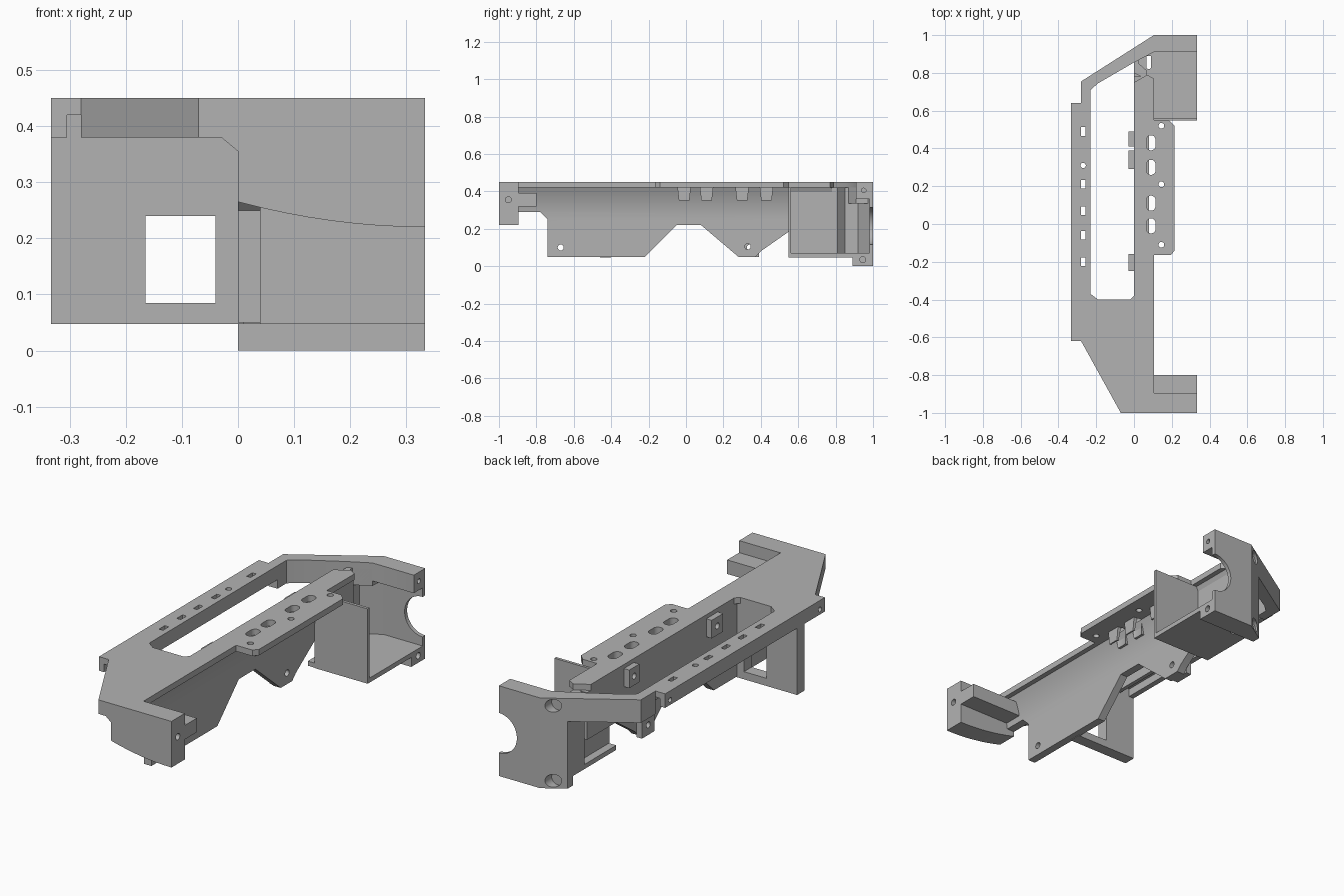
import bpy, bmesh, math
from mathutils import Vector

cube = bpy.data.objects.get("Cube")
if cube:
    bpy.data.objects.remove(cube, do_unlink=True)

grey = bpy.data.materials.new("plain grey")
grey.use_nodes = True
SHADE = (0.45, 0.45, 0.45, 1)
grey.diffuse_color = SHADE
grey.node_tree.nodes["Principled BSDF"].inputs["Base Color"].default_value = SHADE


def finish(name, bm):
    bmesh.ops.recalc_face_normals(bm, faces=bm.faces)
    mesh = bpy.data.meshes.new(name)
    bm.to_mesh(mesh)
    bm.free()
    mesh.materials.append(grey)
    ob = bpy.data.objects.new(name, mesh)
    bpy.context.collection.objects.link(ob)
    return ob


def prism(name, pts, axis, lo, hi):
    """Extrude a 2D outline along an axis; the outline uses the other two axes in order."""
    bm = bmesh.new()

    def place(p):
        c = list(p)
        c.insert("xyz".index(axis), lo)
        return c
    face = bm.faces.new([bm.verts.new(place(p)) for p in pts])
    step = Vector((0, 0, 0))
    step["xyz".index(axis)] = hi - lo
    ext = bmesh.ops.extrude_face_region(bm, geom=[face])
    bmesh.ops.translate(bm, vec=step, verts=[v for v in ext["geom"] if isinstance(v, bmesh.types.BMVert)])
    return finish(name, bm)


def box(name, x, y, z):
    return prism(name, [(x[0], y[0]), (x[1], y[0]), (x[1], y[1]), (x[0], y[1])], "z", *z)


def oval(cx, cy, r, half=0.0, n=24):
    """Circle outline, stretched along its second axis into a slot."""
    pts = []
    for i in range(n):
        a = 2 * math.pi * (i + 0.5) / n
        s = math.sin(a)
        pts.append((cx + r * math.cos(a), cy + r * s + math.copysign(half, s)))
    return pts


def combine(ob, tools, mode="DIFFERENCE"):
    """Run the boolean, keep the result, drop the tools."""
    for t in tools:
        m = ob.modifiers.new("cut", "BOOLEAN")
        m.operation, m.solver, m.object = mode, "EXACT", t
    bpy.context.view_layer.update()
    deps = bpy.context.evaluated_depsgraph_get()
    mesh = bpy.data.meshes.new_from_object(ob.evaluated_get(deps))
    ob.modifiers.clear()
    ob.data = mesh
    for t in tools:
        bpy.data.objects.remove(t, do_unlink=True)
    return ob


# Top deck: a C-shaped plate with a long opening and a side tab
deck = prism("top_deck", [
    (-.07, -1), (.333, -1), (.333, -.9), (.105, -.9), (.105, -.165), (.195, -.165), (.215, -.14),
    (.215, .52), (.185, .55), (.105, .55), (.105, .77), (.07, .79), (0, .75), (0, -.38), (-.02, -.4),
    (-.19, -.4), (-.23, -.37), (-.23, .71), (-.19, .745), (0, .855), (.105, .91), (.333, .91),
    (.333, 1), (.105, 1), (-.28, .755), (-.28, .64), (-.333, .64), (-.333, -.62), (-.28, -.62)],
    "z", .42, .45)
WELLS = (-.01, .11, .3, .43)
cuts = [prism("cutter", oval(.09, y, .024, .016), "z", .3, .5) for y in WELLS]
cuts += [prism("cutter", oval(.145, y, .015), "z", .4, .5) for y in (-.11, .21, .52)]
cuts += [box("cutter", (-.28, -.258), (y - .023, y + .023), (.4, .5)) for y in (-.2, -.06, .07, .21, .49)]
cuts.append(prism("cutter", oval(-.269, .31, .014), "z", .4, .5))
combine(deck, cuts)

# Side rail lips with a channel between them
outer = box("rail_outer_lip", (-.333, -.305), (-.62, .64), (.38, .42))
combine(outer, [prism("cutter", oval(y, .405, .012), "x", -.4, -.29) for y in (-.58, .6)])
box("rail_inner_lip", (-.25, -.23), (-.5, .71), (.38, .42))

# Front skirt and the front end block with an arched underside
prism("front_skirt", [(-.07, -1), (-.28, -.62), (-.25, -.61), (-.05, -.97)], "z", .38, .42)
arc = [(.333 * t / 8, .22 + .045 * (1 - t / 8) ** 2) for t in range(8, -1, -1)]
block = prism("front_block", [(-.07, .38), (-.07, .45), (.333, .45)] + arc + [(0, .355), (-.03, .38)],
              "y", -1, -.895)
combine(block, [prism("cutter", oval(-.95, .355, .016), "x", .2, .4)])
box("front_block_step", (.04, .333), (-.9, -.8), (.32, .39))

# Main web: flared section trimmed to a side outline
flare = [(.04 + .04 * (t / 8) ** 2, .25 + .17 * t / 8) for t in range(9)]
web = prism("main_web", [(0, .42), (0, .04), (.04, .04)] + flare, "y", -.92, .8)
trim = prism("trim", [
    (-.9, .43), (-.9, .29), (-.78, .29), (-.74, .25), (-.74, .05), (-.22, .05), (-.05, .22),
    (.08, .22), (.28, .05), (.37, .05), (.4, .08), (.55, .185), (.78, .185), (.78, .43)], "x", -.1, .2)
combine(web, [trim], "INTERSECT")
combine(web, [prism("cutter", oval(y, z, .016), "x", -.1, .2) for y, z in ((-.67, .1), (.33, .105))])

# Tapered sleeves under the slots of the deck
for i, y in enumerate(WELLS):
    sleeve = prism("slot_sleeve_%d" % (i + 1),
                   [(y - .036, .42), (y - .028, .35), (y + .028, .35), (y + .036, .42)], "x", .05, .122)
    combine(sleeve, [prism("cutter", oval(.09, y, .024, .016), "z", .3, .5)])

# Small lugs on the inner side of the web
for i, (y0, y1, z0, z1) in enumerate([(-.25, -.16, .34, .43), (.41, .49, .34, .43), (.29, .39, .05, .15)]):
    lug = box("web_lug_%d" % (i + 1), (-.03, 0), (y0, y1), (z0, z1))
    combine(lug, [prism("cutter", oval((y0 + y1) / 2, (z0 + z1) / 2, .015), "x", -.1, .1)])

# Cross leg with a rectangular window
leg = box("cross_leg", (-.333, .01), (-.46, -.4), (.047, .42))
combine(leg, [box("cutter", (-.165, -.04), (-.6, -.3), (.085, .24))])

# Slanted back arm
prism("back_arm", [(.105, 1), (-.28, .755), (-.28, .64), (-.23, .64), (-.23, .71), (-.19, .745),
                   (0, .855), (.105, .91)], "z", .335, .42)

# Back bracket: corner shell, end bars, floor, front panel and inner wall
PLAN = [(.333, 1), (.105, 1), (0, .933)]
shell = prism("back_shell", PLAN + [(0, .84), (.025, .84), (.025, .92), (.115, .98), (.333, .98)], "z", .05, .42)
combine(shell, [prism("cutter", oval(.333, .215, .1, n=48), "y", .9, 1.1)])
top_bar = prism("back_top_bar", PLAN + [(0, .855), (.105, .91), (.333, .91)], "z", .36, .42)
low_bar = prism("back_low_bar", PLAN + [(0, .89), (.333, .89)], "z", 0, .07)
combine(top_bar, [prism("cutter", oval(.95, .405, .012), "x", .25, .4)])
combine(low_bar, [prism("cutter", oval(.945, .035, .016), "x", .25, .4)])
for part in ("back_shell", "back_top_bar", "back_low_bar", "back_arm", "top_deck"):
    combine(bpy.data.objects[part],
            [prism("cutter", oval(.055, z, .032), "y", .935, 1.1) for z in (.412, .038)])
floor = box("bracket_floor", (0, .333), (.55, .9), (.047, .07))
combine(floor, [prism("cutter", oval(.078, .86, .013, .027), "z", 0, .1)])
box("bracket_front_panel", (.04, .333), (.547, .562), (.047, .42))
prism("bracket_inner_wall", [(.04, .55), (.07, .55), (.07, .81), (.025, .85), (0, .85), (0, .8), (.04, .78)],
      "z", .05, .42)

# Smooth the round surfaces, keep edges crisp
for ob in bpy.context.view_layer.objects:
    ob.select_set(ob.type == "MESH" and grey.name in ob.data.materials)
bpy.context.view_layer.objects.active = deck
bpy.ops.object.shade_smooth_by_angle(angle=math.radians(30))
